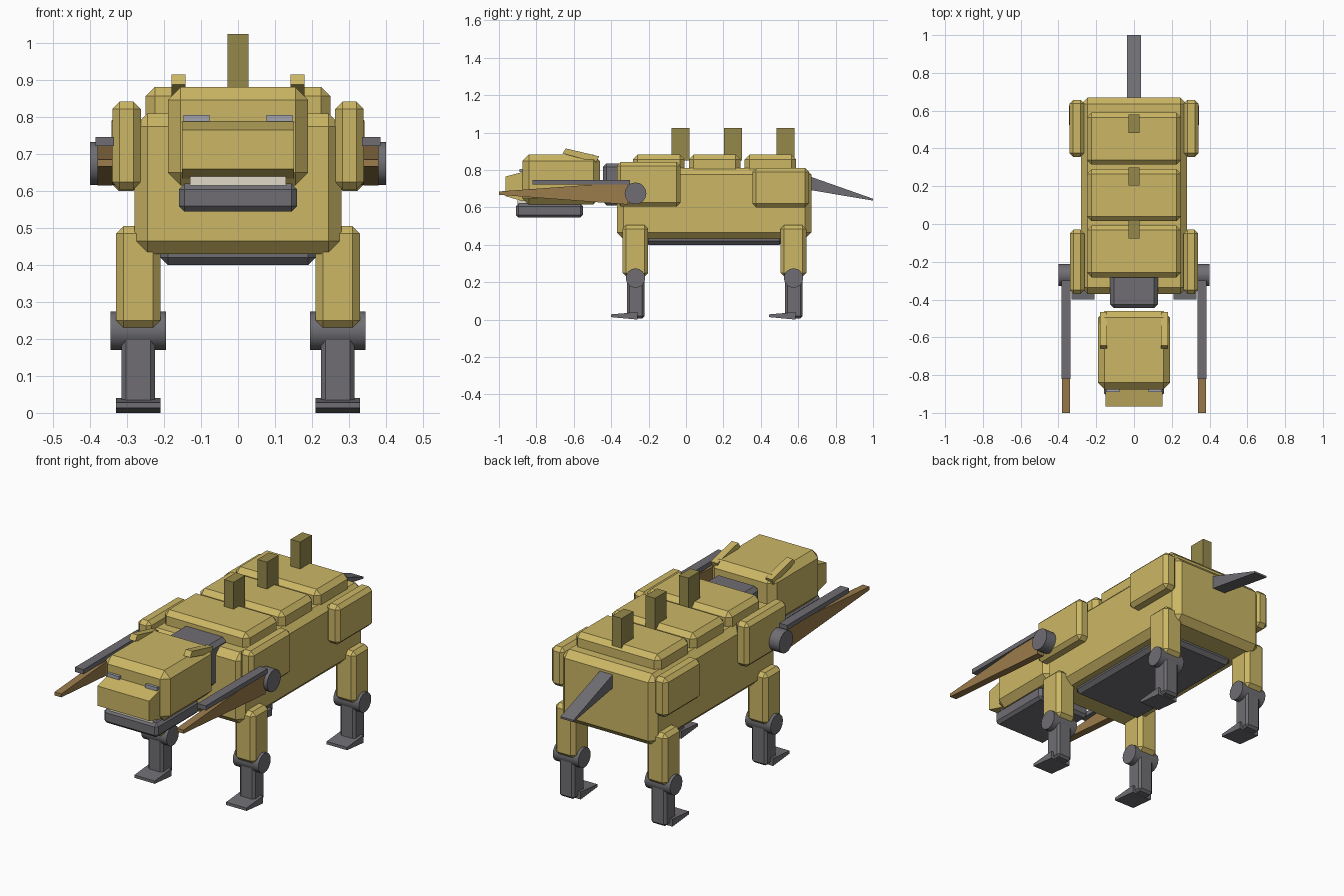
import bpy, bmesh, math
from mathutils import Matrix

if "Cube" in bpy.data.objects:
    bpy.data.objects.remove(bpy.data.objects["Cube"])


def material(name, rgb):
    m = bpy.data.materials.new(name)
    m.diffuse_color = (*rgb, 1)
    m.use_nodes = True
    m.node_tree.nodes["Principled BSDF"].inputs["Base Color"].default_value = m.diffuse_color
    return m


GOLD = material("gold", (0.60, 0.47, 0.13))
OLIVE = material("olive", (0.30, 0.25, 0.07))
METAL = material("dark_metal", (0.16, 0.155, 0.17))
BRONZE = material("bronze", (0.33, 0.20, 0.07))
BONE = material("bone", (0.75, 0.70, 0.58))
GLASS = material("glass", (0.36, 0.37, 0.42))


def finish(name, bm, mat):
    bmesh.ops.recalc_face_normals(bm, faces=bm.faces)
    me = bpy.data.meshes.new(name)
    bm.to_mesh(me)
    bm.free()
    me.materials.append(mat)
    ob = bpy.data.objects.new(name, me)
    bpy.context.collection.objects.link(ob)
    return ob


def box(name, x, y, z, mat, bevel=0.0):
    """Box from (min, max) ranges with an optional chamfer."""
    bm = bmesh.new()
    bmesh.ops.create_cube(bm, size=1)
    for v in bm.verts:
        v.co = [r[0] + (c + 0.5) * (r[1] - r[0]) for c, r in zip(v.co, (x, y, z))]
    if bevel:
        bmesh.ops.bevel(bm, geom=bm.edges[:], offset=bevel, segments=1,
                        profile=0.5, affect='EDGES')
    return finish(name, bm, mat)


def slab(name, x, profile, mat):
    """Side profile of (y, z) points extruded across x."""
    bm = bmesh.new()
    a, b = [[bm.verts.new((px, y, z)) for y, z in profile] for px in x]
    bm.faces.new(a)
    bm.faces.new(b[::-1])
    n = len(profile)
    for i in range(n):
        j = (i + 1) % n
        bm.faces.new((a[i], b[i], b[j], a[j]))
    return finish(name, bm, mat)


def disc(name, x, y, z, r, mat):
    """Cylinder lying along x."""
    bm = bmesh.new()
    mtx = Matrix.Translation(((x[0] + x[1]) / 2, y, z)) @ Matrix.Rotation(math.pi / 2, 4, 'Y')
    bmesh.ops.create_cone(bm, cap_ends=True, segments=16, radius1=r, radius2=r,
                          depth=abs(x[1] - x[0]), matrix=mtx)
    for f in bm.faces:
        f.smooth = len(f.verts) == 4
    for e in bm.edges:
        e.smooth = all(f.smooth for f in e.link_faces)
    return finish(name, bm, mat)


# Torso, belly plate and neck
box("body", (-0.28, 0.28), (-0.37, 0.67), (0.43, 0.81), GOLD, 0.035)
box("belly_plate", (-0.21, 0.21), (-0.22, 0.52), (0.40, 0.46), METAL, 0.02)
box("neck", (-0.127, 0.127), (-0.445, -0.25), (0.61, 0.835), METAL, 0.02)

# Back armour plates with upright fins
for i in range(3):
    y = -0.283 + 0.2985 * i
    box(f"back_plate_{i}", (-0.25, 0.25), (y, y + 0.275), (0.78, 0.882), GOLD, 0.025)
    y = -0.077 + 0.28 * i
    box(f"back_fin_{i}", (-0.028, 0.028), (y, y + 0.097), (0.85, 1.025), OLIVE)

# Head
box("head", (-0.19, 0.19), (-0.875, -0.46), (0.615, 0.882), GOLD, 0.035)
slab("muzzle", (-0.152, 0.152),
     [(-0.965, 0.66), (-0.965, 0.765), (-0.86, 0.792), (-0.80, 0.792),
      (-0.80, 0.63), (-0.88, 0.635)], GOLD)
box("jaw", (-0.16, 0.16), (-0.91, -0.55), (0.545, 0.62), METAL, 0.015)
box("teeth", (-0.13, 0.13), (-0.90, -0.84), (0.61, 0.64), BONE)

# Tail
slab("tail", (-0.038, 0.038),
     [(0.62, 0.78), (1.0, 0.646), (1.0, 0.636), (0.62, 0.70)], METAL)

for s, side in ((-1, "right"), (1, "left")):
    def span(a, b):
        return tuple(sorted((s * a, s * b)))

    # Eyes and ears
    box(f"{side}_eye", span(0.077, 0.147), (-0.89, -0.85), (0.788, 0.806), GLASS)
    slab(f"{side}_ear", span(0.142, 0.18),
         [(-0.642, 0.915), (-0.66, 0.888), (-0.48, 0.84), (-0.465, 0.873)], GOLD)

    # Shoulder and hip armour
    box(f"{side}_shoulder", span(0.263, 0.34), (-0.37, -0.03), (0.605, 0.842), GOLD, 0.02)
    box(f"{side}_hip", span(0.263, 0.342), (0.355, 0.657), (0.60, 0.81), GOLD, 0.02)

    # Shoulder pivot with barrel and blade
    disc(f"{side}_blade_pivot", span(0.33, 0.40), -0.27, 0.675, 0.058, METAL)
    box(f"{side}_barrel", span(0.336, 0.385), (-0.82, -0.30), (0.722, 0.747), METAL)
    slab(f"{side}_blade", span(0.34, 0.38),
         [(-0.31, 0.735), (-1.0, 0.685), (-1.0, 0.667), (-0.31, 0.615)], BRONZE)

    # Legs
    for y, end in ((-0.27, "front"), (0.575, "rear")):
        leg = f"{end}_{side}"
        box(f"{leg}_upper_leg", span(0.21, 0.33), (y - 0.07, y + 0.068), (0.23, 0.505), GOLD, 0.02)
        disc(f"{leg}_knee", span(0.195, 0.345), y, 0.222, 0.052, METAL)
        box(f"{leg}_lower_leg", span(0.225, 0.315), (y - 0.045, y + 0.048), (0.006, 0.24), METAL, 0.012)
        slab(f"{leg}_foot", span(0.21, 0.33),
             [(y - 0.13, 0.028), (y + 0.01, 0.04), (y + 0.01, 0.0), (y - 0.13, 0.013)], METAL)
